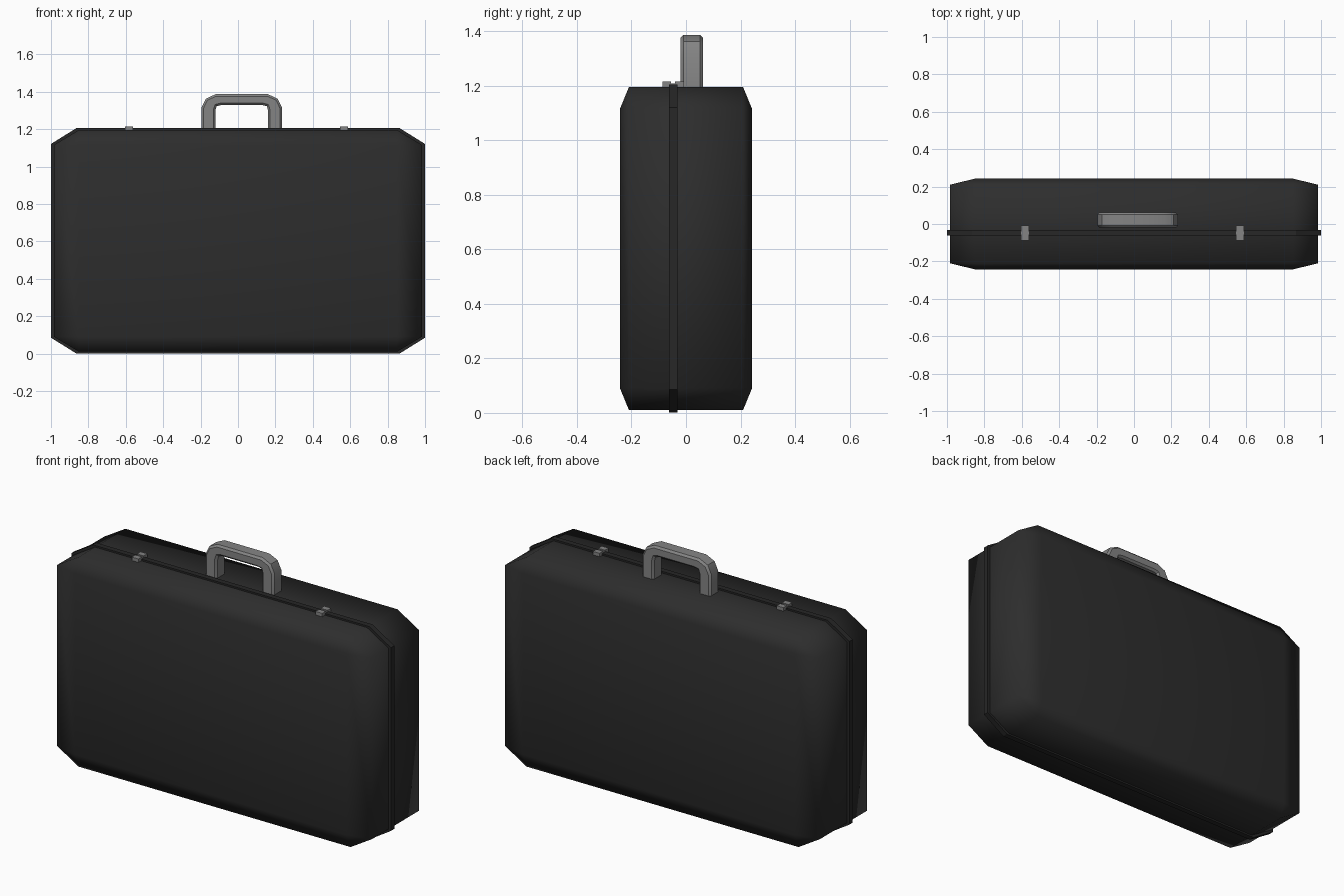
import bpy, bmesh

if "Cube" in bpy.data.objects:
    bpy.data.objects.remove(bpy.data.objects["Cube"])


def material(name, value):
    m = bpy.data.materials.new(name)
    m.diffuse_color = (value, value, value, 1)
    m.use_nodes = True
    m.node_tree.nodes["Principled BSDF"].inputs["Base Color"].default_value = m.diffuse_color
    return m


black = material("black_shell", 0.026)
dark = material("dark_seam", 0.02)
grey = material("grey_metal", 0.23)


def finish(bm, name, mat, smooth_angle=None):
    bmesh.ops.recalc_face_normals(bm, faces=bm.faces)
    me = bpy.data.meshes.new(name)
    bm.to_mesh(me)
    bm.free()
    me.materials.append(mat)
    ob = bpy.data.objects.new(name, me)
    bpy.context.collection.objects.link(ob)
    if smooth_angle:
        bpy.ops.object.select_all(action='DESELECT')
        ob.select_set(True)
        bpy.context.view_layer.objects.active = ob
        bpy.ops.object.shade_smooth_by_angle(angle=smooth_angle)
    return ob


def add_box(bm, lo, hi):
    verts = bmesh.ops.create_cube(bm, size=1)["verts"]
    for v in verts:
        for i in range(3):
            v.co[i] = (lo[i] + hi[i]) / 2 + v.co[i] * (hi[i] - lo[i])


def extrude_profile(bm, points, y0, y1):
    face = bm.faces.new([bm.verts.new((x, y0, z)) for x, z in points])
    new = bmesh.ops.extrude_face_region(bm, geom=[face])["geom"]
    for v in new:
        if isinstance(v, bmesh.types.BMVert):
            v.co.y = y1


# Case shell: a chamfered cube stretched to size, so chamfers stretch too
bm = bmesh.new()
bmesh.ops.create_cube(bm, size=1)
bmesh.ops.bevel(bm, geom=bm.edges[:], offset=0.068, segments=1,
                affect='EDGES', profile=0.5)
for v in bm.verts:
    v.co = (v.co.x * 1.97, v.co.y * 0.485, 0.603 + v.co.z * 1.185)
finish(bm, "case_shell", black, 1.2)

# Seam band running round the case, standing slightly proud
bm = bmesh.new()
quarter = [(0.865, 0.602), (1.0, 0.518)]
outline = (quarter + [(x, -z) for x, z in reversed(quarter)]
           + [(-x, -z) for x, z in quarter]
           + [(-x, z) for x, z in reversed(quarter)])
extrude_profile(bm, [(x, z + 0.603) for x, z in outline], -0.062, -0.031)
finish(bm, "seam_band", dark)

# Carrying handle: an arch with rounded shoulders and softened edges
bm = bmesh.new()
outer = [(0.215, 1.185), (0.215, 1.315), (0.192, 1.363), (0.14, 1.387)]
inner = [(0.112, 1.328), (0.134, 1.323), (0.141, 1.30), (0.141, 1.185)]
arch = (outer + [(-x, z) for x, z in reversed(outer)]
        + [(-x, z) for x, z in reversed(inner)] + inner)
extrude_profile(bm, [(x + 0.02, z) for x, z in arch], -0.02, 0.062)
rims = [e for e in bm.edges
        if abs(e.verts[0].co.y - e.verts[1].co.y) < 1e-5
        and max(v.co.z for v in e.verts) > 1.2]
bmesh.ops.bevel(bm, geom=rims, offset=0.011, segments=1, affect='EDGES')
finish(bm, "handle", grey, 0.5)

# Latches: base plate bridging the seam, with a raised leaf on each side
for side, cx in (("left", -0.583), ("right", 0.567)):
    bm = bmesh.new()
    x0, x1 = cx - 0.021, cx + 0.021
    add_box(bm, (x0, -0.087, 1.185), (x1, -0.008, 1.209))
    add_box(bm, (x0, -0.087, 1.19), (x1, -0.055, 1.215))
    add_box(bm, (x0, -0.04, 1.19), (x1, -0.008, 1.215))
    finish(bm, side + "_latch", grey)
